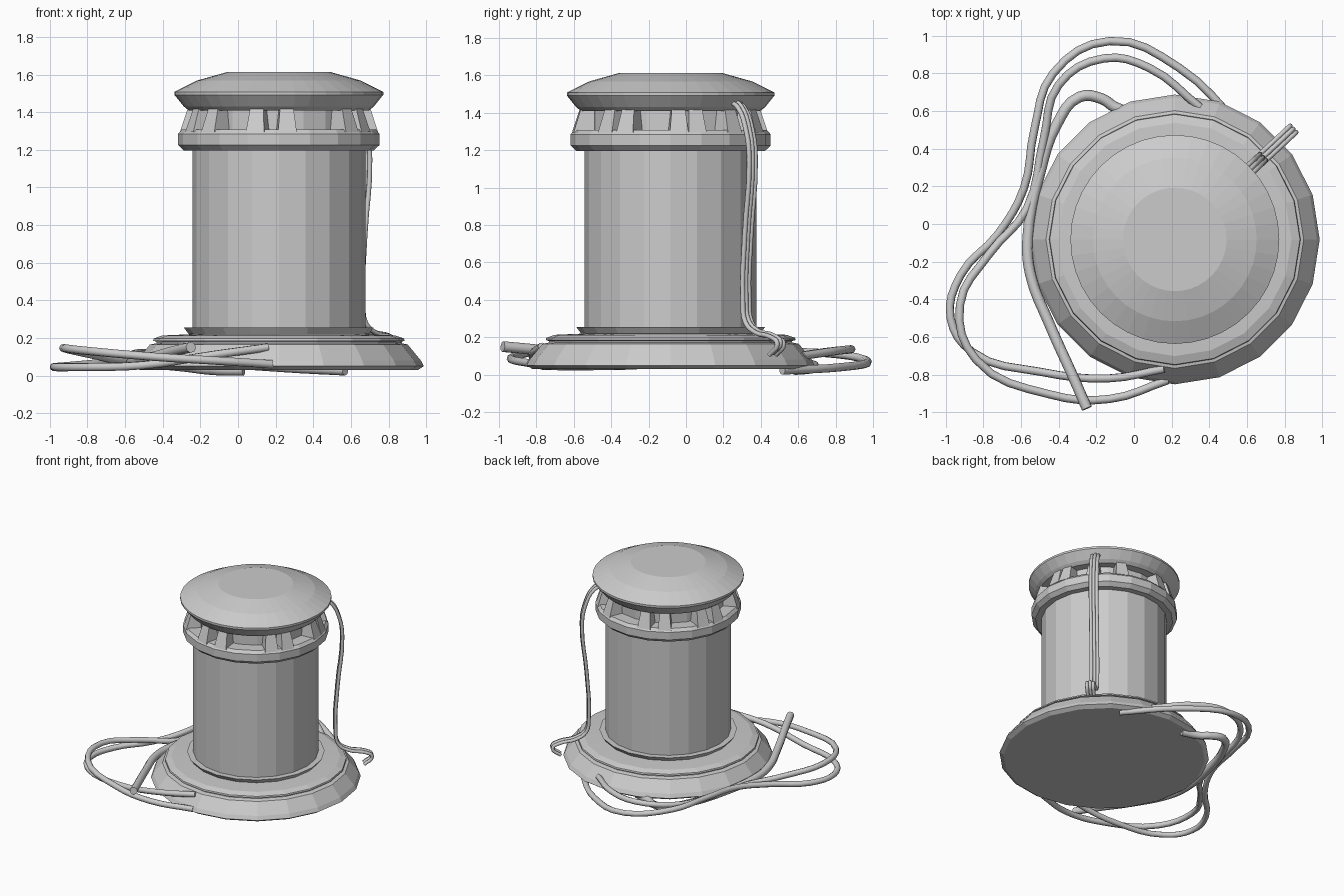
import bpy, bmesh
from math import cos, sin, tau, radians

if "Cube" in bpy.data.objects:
    bpy.data.objects.remove(bpy.data.objects["Cube"])

CX, CY = 0.217, -0.082   # axis of the housing


def add_mesh(name, bm):
    bmesh.ops.recalc_face_normals(bm, faces=bm.faces)
    me = bpy.data.meshes.new(name)
    bm.to_mesh(me)
    bm.free()
    ob = bpy.data.objects.new(name, me)
    bpy.context.collection.objects.link(ob)
    return ob


def lathe(name, profile, sides=20):
    """Revolve (radius, z) points around the housing axis and cap both ends."""
    bm = bmesh.new()
    rings = []
    for r, z in profile:
        rings.append([bm.verts.new((CX + r * cos(tau * i / sides), CY + r * sin(tau * i / sides), z))
                      for i in range(sides)])
    for a, b in zip(rings, rings[1:]):
        for i in range(sides):
            j = (i + 1) % sides
            bm.faces.new((a[i], a[j], b[j], b[i]))
    bm.faces.new(rings[0])
    bm.faces.new(rings[-1])
    return add_mesh(name, bm)


def cable(name, points, radius):
    cu = bpy.data.curves.new(name, 'CURVE')
    cu.dimensions = '3D'
    cu.bevel_depth = radius
    cu.bevel_resolution = 2
    cu.resolution_u = 4
    cu.use_fill_caps = True
    sp = cu.splines.new('BEZIER')
    sp.bezier_points.add(len(points) - 1)
    for bp, p in zip(sp.bezier_points, points):
        bp.co = p
        bp.handle_left_type = bp.handle_right_type = 'AUTO'
    ob = bpy.data.objects.new(name, cu)
    bpy.context.collection.objects.link(ob)
    return ob


# stepped base
lathe("base", [(.74, .03), (.77, .05), (.755, .08), (.685, .165), (.65, .172),
               (.65, .18), (.668, .185), (.665, .197), (.62, .213), (.46, .22)])
lathe("collar", [(.45, .2), (.48, .222), (.505, .255), (.45, .255)])

# body and vent ring
lathe("body", [(.46, .2), (.46, 1.22)])
lathe("vent_ring", [(.45, 1.197), (.505, 1.197), (.535, 1.225), (.535, 1.285), (.515, 1.308), (.42, 1.308)])
lathe("vent_core", [(.42, 1.28), (.42, 1.43)])

# pillars around the vent, tapering upwards
bm = bmesh.new()
for deg in (-136, -104, -85, -42, -28, 5, 16, 41, 65, 105, 122, 155, 170, 205):
    a = radians(deg)
    vs = []
    for z, r1, w in ((1.295, .525, .05), (1.42, .485, .036)):
        for r, t in ((.40, -w), (r1, -w), (r1, w), (.40, w)):
            vs.append(bm.verts.new((CX + r * cos(a) - t * sin(a), CY + r * sin(a) + t * cos(a), z)))
    for f in ((0, 1, 2, 3), (4, 5, 6, 7), (0, 1, 5, 4), (1, 2, 6, 5), (2, 3, 7, 6), (3, 0, 4, 7)):
        bm.faces.new([vs[i] for i in f])
add_mesh("vent_pillars", bm)

# mushroom cap
lathe("cap", [(.40, 1.41), (.48, 1.41), (.505, 1.43), (.555, 1.492), (.555, 1.508),
              (.435, 1.568), (.275, 1.613)], 40)

# loose cables on the ground
cable("ground_cable_low", [
    (.57, .515, .022), (.24, .83, .04), (-.13, .972, .07), (-.43, .8, .11), (-.53, .5, .12),
    (-.585, .19, .10), (-.72, -.05, .07), (-.92, -.27, .05), (-.975, -.5, .045),
    (-.86, -.68, .045), (-.5, -.785, .055), (-.13, -.82, .11), (.16, -.77, .15)], .022)
cable("ground_cable_high", [
    (.35, .62, .10), (.08, .83, .13), (-.16, .88, .135), (-.4, .74, .12), (-.48, .45, .08),
    (-.57, .08, .07), (-.77, -.16, .11), (-.925, -.43, .145), (-.84, -.72, .135),
    (-.45, -.905, .10), (-.13, -.93, .08), (.18, -.83, .06)], .022)
cable("thick_cable", [
    (.03, .58, .028), (-.1, .62, .03), (-.17, .665, .035), (-.29, .675, .05), (-.41, .53, .06),
    (-.5, .27, .06), (-.565, -.08, .07), (-.55, -.27, .08), (-.45, -.53, .10),
    (-.32, -.82, .135), (-.25, -.98, .15)], .029)

# bundle of three thin cords hanging from the cap
a = radians(43)
drop = [(.49, 1.46), (.55, 1.43), (.62, 1.29), (.64, 1.15), (.605, .75), (.59, .4),
        (.61, .28), (.69, .225), (.81, .20), (.86, .165), (.80, .105)]
for k in (-1, 0, 1):
    t = k * .023
    cable(f"hanging_cord_{k + 2}",
          [(CX + r * cos(a) - t * sin(a), CY + r * sin(a) + t * cos(a), z + .008 * (k == 0))
           for r, z in drop], .013)
